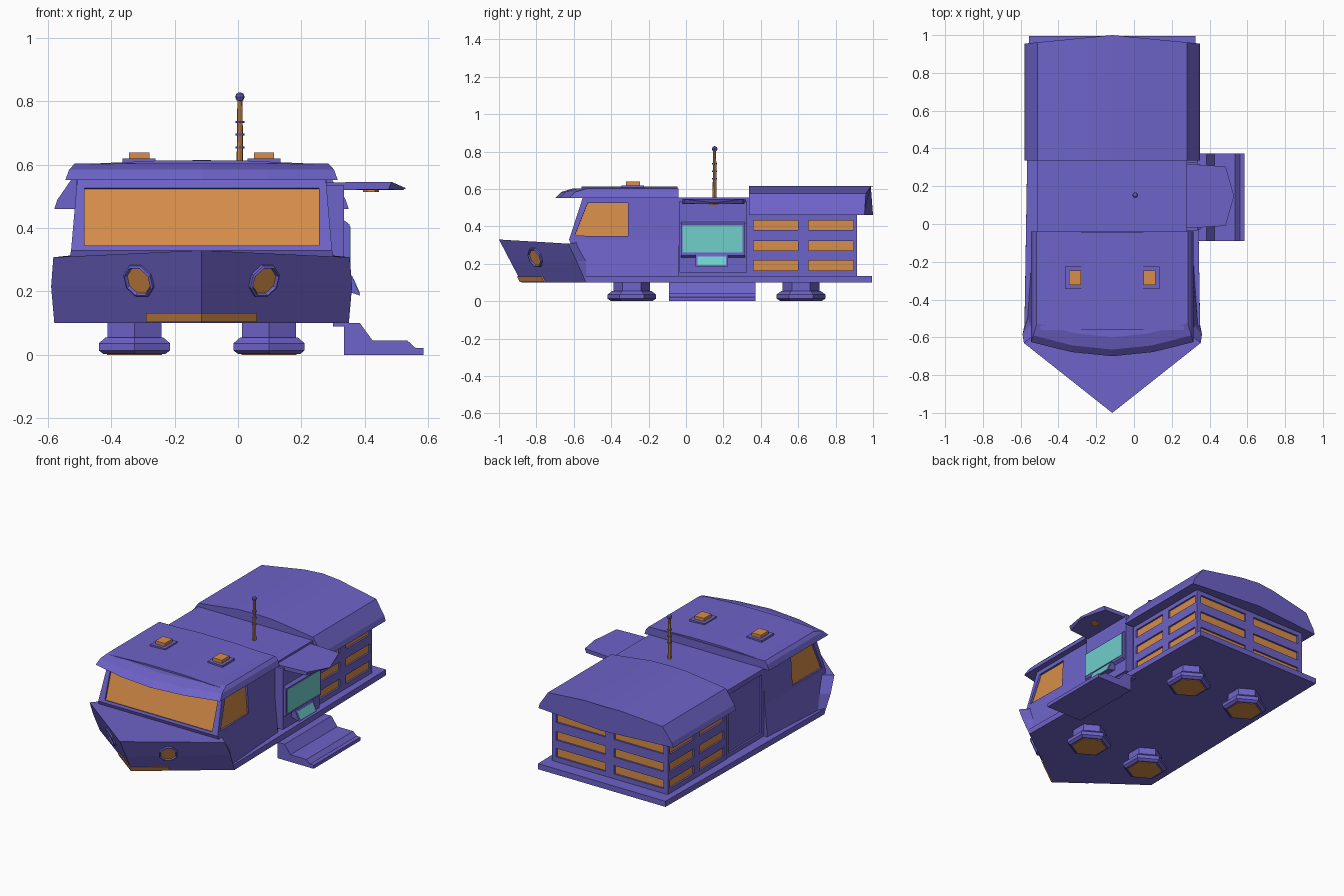
import bpy, bmesh, math
from mathutils import Vector

if "Cube" in bpy.data.objects:
    bpy.data.objects.remove(bpy.data.objects["Cube"])

C = -0.115  # hull centre line in x


def material(name, rgb):
    m = bpy.data.materials.new(name)
    m.diffuse_color = (*rgb, 1)
    m.use_nodes = True
    m.node_tree.nodes["Principled BSDF"].inputs["Base Color"].default_value = m.diffuse_color
    return m


HULL = material("hull_violet", (0.155, 0.125, 0.58))
AMBER = material("amber", (0.68, 0.27, 0.065))
TEAL = material("teal", (0.16, 0.62, 0.60))


def loft(name, stacks, mat=HULL, cx=C):
    """Each stack is a list of equal-length rings, skinned and capped."""
    bm = bmesh.new()
    for rings in stacks:
        vs = [[bm.verts.new(p) for p in r] for r in rings]
        n = len(vs[0])
        for a, b in zip(vs, vs[1:]):
            for i in range(n):
                j = (i + 1) % n
                bm.faces.new((a[i], a[j], b[j], b[i]))
        bm.faces.new(vs[0][::-1])
        bm.faces.new(vs[-1])
    bmesh.ops.recalc_face_normals(bm, faces=bm.faces)
    me = bpy.data.meshes.new(name)
    bm.to_mesh(me)
    bm.free()
    ob = bpy.data.objects.new(name, me)
    ob.location.x = cx
    bpy.context.collection.objects.link(ob)
    me.materials.append(mat)
    return ob


def box(name, x0, x1, y0, y1, z0, z1, mat=HULL, cx=C):
    q = [(x0, y0), (x1, y0), (x1, y1), (x0, y1)]
    return loft(name, [[[(x, y, z) for x, y in q] for z in (z0, z1)]], mat, cx)


def slab(q, a, b):
    """Rings of a slab lying a..b along the normal of polygon q."""
    q = [Vector(p) for p in q]
    n = (q[1] - q[0]).cross(q[2] - q[0]).normalized()
    return [[p + n * a for p in q], [p + n * b for p in q]]


def flip(q):
    return [(-x, y, z) for x, y, z in reversed(q)]


def recess(target, name, quads, mat=AMBER, depth=0.013):
    """Cut pockets in a wall and lay panes at the bottom of them."""
    cut = loft(name + "_cutter", [slab(q, -depth, 0.03) for q in quads])
    cut.hide_render = True
    cut.hide_set(True)
    cut.display_type = 'WIRE'
    mod = target.modifiers.new("pockets", 'BOOLEAN')
    mod.operation, mod.solver, mod.object = 'DIFFERENCE', 'EXACT', cut
    loft(name, [slab(q, -depth - 0.004, -depth + 0.002) for q in quads], mat)


def sym(half):
    """Mirror an outline (right half, front to back) across x = 0."""
    return half + [(-x, y, z) for x, y, z in reversed(half) if x > 0]


# Base plate and prow
loft("base_plate", [[sym([(0, -0.875, 0.10), (0.465, -0.535, 0.10), (0.44, 0.995, 0.10)]),
                     sym([(0, -0.88, 0.135), (0.465, -0.55, 0.135), (0.44, 0.995, 0.135)])]])
loft("prow", [[sym([(0, -0.88, 0.101), (0.465, -0.535, 0.101), (0.43, -0.45, 0.101)]),
               sym([(0, -0.94, 0.215), (0.475, -0.585, 0.215), (0.42, -0.52, 0.215)]),
               sym([(0, -1.0, 0.33), (0.468, -0.63, 0.308), (0.40, -0.575, 0.315)])]])
loft("bumper_strip", [[[(x, y - 0.01, 0.104), (x, y - 0.024, 0.132),
                        (x, y + 0.03, 0.132), (x, y + 0.03, 0.104)]
                       for x, y in ((-0.175, -0.75), (0, -0.88), (0.175, -0.75))]], AMBER)

# Headlights set on the prow faces
for s in (-1, 1):
    n = Vector((s * 0.56, -0.74, -0.36)).normalized()
    p = Vector((s * 0.195, -0.802, 0.235))
    u = Vector((0, 0, 1)).cross(n).normalized()
    v = n.cross(u)

    def octagon(r, d):
        return [p + n * d + r * (u * math.cos(t) + v * math.sin(t))
                for t in (math.pi * (k + 0.5) / 4 for k in range(8))]
    loft("headlight_rim", [[octagon(0.057, -0.03), octagon(0.057, 0.01), octagon(0.05, 0.014),
                            octagon(0.045, 0.004)]])
    loft("headlight_lens", [[octagon(0.044, -0.02), octagon(0.044, 0.006)]], AMBER)

# Cabin with windscreen and side windows
cabin = loft("cabin", [[
    [(-f, y0, z), (f, y0, z), (b, -0.04, z), (-b, -0.04, z)]
    for f, b, y0, z in ((0.455, 0.42, -0.55, 0.12), (0.412, 0.40, -0.625, 0.33),
                        (0.392, 0.392, -0.55, 0.56))]])


def wx(z):
    return 0.409 - 0.08 * (z - 0.33)


side = [(wx(z), y, z) for y, z in ((-0.595, 0.35), (-0.31, 0.35), (-0.31, 0.525), (-0.525, 0.525))]


def wy(z):
    return -0.625 + 0.326 * (z - 0.33)


screen = [(x, wy(z), z) for x, z in ((-0.37, 0.345), (0.37, 0.345), (0.37, 0.527), (-0.37, 0.527))]
recess(cabin, "cabin_windows", [side, flip(side), screen])

# Cabin roof with curved brim, and roof lights
loft("cabin_roof", [[sym([(0, fy, z), (w * 0.5, fy + 0.022, z), (w, fy + 0.075, z), (w, -0.04, z)])
                     for w, fy, z in ((0.43, -0.70, 0.552), (0.418, -0.665, 0.585), (0.40, -0.60, 0.604))]])
loft("roof_crown", [[[(x, y, z) for x, z in ((-0.38, 0.602), (0.38, 0.602), (0.12, 0.614), (-0.12, 0.614))]
                     for y in (-0.56, -0.045)]])
for x in (-0.197, 0.197):
    box("roof_light_base", x - 0.052, x + 0.052, -0.345, -0.225, 0.60, 0.62)
    box("roof_light", x - 0.032, x + 0.032, -0.322, -0.247, 0.62, 0.639, AMBER)

# Middle section with a recessed panel on the left
mid = box("mid_section", -0.395, 0.395, -0.045, 0.345, 0.12, 0.556)
recess(mid, "left_panel", [[(-0.395, 0.31, 0.16), (-0.395, -0.015, 0.16),
                            (-0.395, -0.015, 0.525), (-0.395, 0.31, 0.525)]], HULL)

# Rear section with louvred windows
rear = box("rear_section", -0.40, 0.40, 0.335, 0.915, 0.12, 0.50)
quads = []
for z in (0.165, 0.27, 0.38):
    h = z + 0.053
    for a, b in ((0.36, 0.60), (0.655, 0.895)):
        q = [(0.40, a, z), (0.40, b, z), (0.40, b, h), (0.40, a, h)]
        quads += [q, flip(q)]
    q = [(0.37, 0.915, z), (0.03, 0.915, z), (0.03, 0.915, h), (0.37, 0.915, h)]
    quads += [q, flip(q)]
recess(rear, "rear_windows", quads)
section = [(-0.465, 0.46), (0, 0.46), (0.465, 0.46), (0.455, 0.49), (0.395, 0.577), (0.12, 0.612),
           (0, 0.615), (-0.12, 0.612), (-0.395, 0.577), (-0.455, 0.49)]
loft("rear_roof", [[[(x, 0.337, z) for x, z in section],
                    [(x, 1.0 - 0.045 * abs(x) / 0.465, z) for x, z in section]]])

# Service hatch on the right: frame, window, tray and awning
frame = box("hatch_frame", 0.27, 0.335, -0.035, 0.325, 0.155, 0.535, cx=0)


def hatch(name, pts, y0, y1, mat=HULL):
    return loft(name, [[[(x, y, z) for x, z in pts] for y in (y0, y1)]], mat, 0)


hatch("hatch_window_frame", [(0.33, 0.23), (0.352, 0.245), (0.352, 0.412), (0.33, 0.428)], -0.028, 0.315)
box("hatch_window", 0.34, 0.355, -0.018, 0.303, 0.26, 0.405, TEAL, 0)
hatch("tray", [(0.33, 0.25), (0.36, 0.25), (0.386, 0.187), (0.33, 0.205)], 0.05, 0.225)
hatch("tray_screen", [(0.357, 0.24), (0.365, 0.24), (0.386, 0.193), (0.376, 0.193)], 0.062, 0.213, TEAL)
loft("awning", [[[(0.24, -0.025, z - 0.002), (0.24, 0.32, z - 0.002), (w, 0.305, z), (w + k, 0.148, z - d),
                  (w, -0.01, z)] for z, w, k, d in ((0.522, 0.475, 0.045, 0.002), (0.546, 0.485, 0.045, 0.02))]], cx=0)
loft("awning_lamp", [[[(0.42 + 0.025 * math.cos(k * math.pi / 3), 0.148 + 0.025 * math.sin(k * math.pi / 3), z)
                       for k in range(6)] for z in (0.514, 0.53)]], AMBER, 0)

# Boarding step
hatch("boarding_step", [(0.335, 0), (0.585, 0), (0.585, 0.022), (0.56, 0.022), (0.535, 0.045),
                        (0.425, 0.045), (0.385, 0.10), (0.30, 0.10), (0.30, 0.09), (0.335, 0.09)], -0.09, 0.372)


# Turned parts: hexagonal feet and antenna
def turned(name, x, y, profile, sides, mat=HULL):
    return loft(name, [[[(x + r * math.sin(2 * math.pi * k / sides), y + r * math.cos(2 * math.pi * k / sides), z)
                         for k in range(sides)] for r, z in profile]], mat, 0)


for x in (-0.327, 0.098):
    for y in (-0.29, 0.615):
        turned("foot", x, y, [(0.112, 0.002), (0.13, 0.014), (0.13, 0.036), (0.105, 0.055),
                              (0.098, 0.055), (0.098, 0.11)], 6)
        turned("foot_pad", x, y, [(0.1, 0), (0.1, 0.01)], 6, AMBER)
turned("antenna_mast", 0.006, 0.153, [(0.011, 0.55), (0.008, 0.81)], 8, AMBER)
for z in (0.655, 0.695, 0.735):
    turned("antenna_ring", 0.006, 0.153, [(0.014, z - 0.003), (0.014, z + 0.003)], 8)
turned("antenna_ball", 0.006, 0.153,
       [(0.015 * math.sin(a), 0.814 - 0.015 * math.cos(a)) for a in (0.2, 0.8, 1.57, 2.3, 2.94)], 8)
